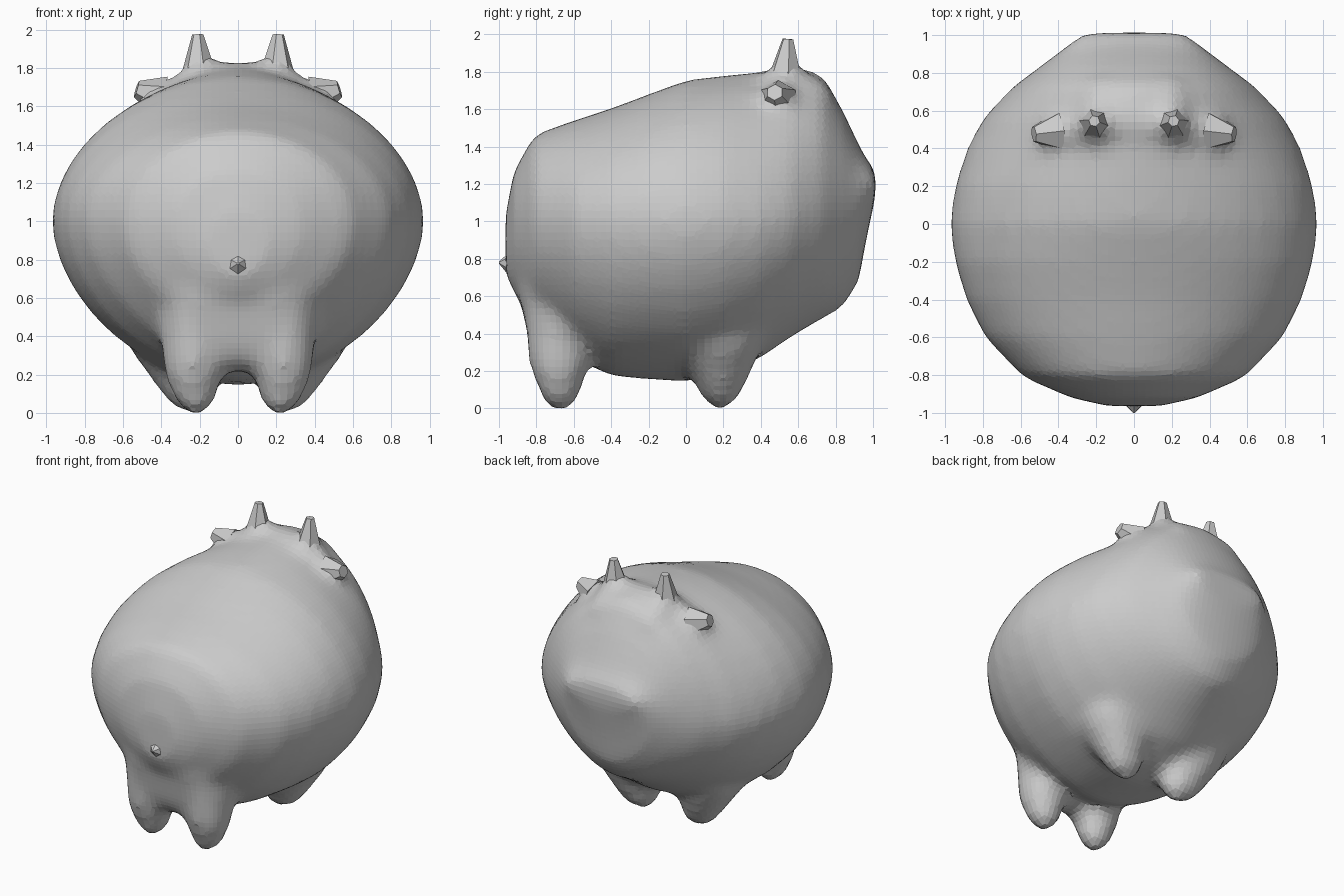
import bpy, bmesh, math
from mathutils import Vector

if "Cube" in bpy.data.objects:
    bpy.data.objects.remove(bpy.data.objects["Cube"])


def make_object(name, bm):
    bmesh.ops.recalc_face_normals(bm, faces=bm.faces[:])
    me = bpy.data.meshes.new(name)
    bm.to_mesh(me)
    bm.free()
    ob = bpy.data.objects.new(name, me)
    bpy.context.collection.objects.link(ob)
    return ob


def hull_of_spheres(name, spheres, side=1):
    """Convex hull round a set of (x, y, z, radius) spheres."""
    bm = bmesh.new()
    for x, y, z, r in spheres:
        s = bmesh.ops.create_icosphere(bm, subdivisions=2, radius=r)
        bmesh.ops.translate(bm, verts=s["verts"], vec=(x * side, y, z))
    bmesh.ops.delete(bm, geom=bm.faces[:], context="FACES_ONLY")
    bmesh.ops.delete(bm, geom=bm.edges[:], context="EDGES_FACES") if bm.edges else None
    if not bm.verts:
        raise RuntimeError("no points")
    res = bmesh.ops.convex_hull(bm, input=bm.verts[:])
    junk = {g for g in res["geom_interior"] if isinstance(g, bmesh.types.BMVert)}
    bmesh.ops.delete(bm, geom=list(junk), context="VERTS")
    return make_object(name, bm)


def spike(name, base, tip, r1, r2, side=1, sides=6):
    """Small faceted cone from base to tip."""
    a = Vector((base[0] * side, base[1], base[2]))
    b = Vector((tip[0] * side, tip[1], tip[2]))
    bm = bmesh.new()
    bmesh.ops.create_cone(bm, cap_ends=True, segments=sides, radius1=r1,
                          radius2=r2, depth=(b - a).length)
    bm.transform((b - a).to_track_quat("Z", "Y").to_matrix().to_4x4())
    bmesh.ops.translate(bm, verts=bm.verts[:], vec=(a + b) / 2)
    return make_object(name, bm)


def power(v, n):
    return math.copysign(abs(v) ** (2 / n), v)


# Body sections: y, half width, bottom z, widest z, top z, roundness of the top
sections = [
    (-0.965, 0.14, 0.70, 0.88, 1.04, 2), (-0.92, 0.34, 0.62, 0.98, 1.27, 2),
    (-0.81, 0.59, 0.45, 1.0, 1.465, 2), (-0.60, 0.79, 0.27, 1.0, 1.54, 2),
    (-0.40, 0.89, 0.17, 1.0, 1.605, 2), (-0.20, 0.95, 0.155, 1.0, 1.68, 2),
    (0.0, 0.975, 0.14, 1.0, 1.755, 1.9), (0.20, 0.95, 0.18, 1.0, 1.78, 1.85),
    (0.40, 0.885, 0.27, 1.0, 1.80, 1.75), (0.56, 0.80, 0.38, 1.02, 1.83, 1.7),
    (0.73, 0.64, 0.48, 1.05, 1.79, 1.8), (0.84, 0.49, 0.54, 1.08, 1.59, 2),
    (0.925, 0.38, 0.68, 1.12, 1.41, 2), (0.96, 0.34, 0.88, 1.18, 1.34, 2),
    (1.015, 0.27, 1.14, 1.215, 1.27, 2),
]
N = 40
bm = bmesh.new()
rings = []
for y, w, zb, zc, zt, top in sections:
    ring = []
    for i in range(N):
        a = 2 * math.pi * i / N
        up = i < N / 2
        n = top if up else 1.8
        h = (zt - zc) if up else (zc - zb)
        ring.append(bm.verts.new((w * power(math.cos(a), n), y,
                                  zc + h * power(math.sin(a), n))))
    rings.append(ring)
for r, q in zip(rings, rings[1:]):
    for i in range(N):
        j = (i + 1) % N
        bm.faces.new((r[i], r[j], q[j], q[i]))
bm.faces.new(rings[0])
bm.faces.new(rings[-1])
body = make_object("body", bm)

# Stubby legs, rump and head swellings, fused into the body
rear = [(0.22, -0.67, 0.09, 0.11), (0.27, -0.70, 0.13, 0.085), (0.235, -0.68, 0.25, 0.165),
        (0.2, -0.65, 0.62, 0.23)]
fore = [(0.22, 0.18, 0.10, 0.11), (0.28, 0.19, 0.10, 0.10), (0.275, 0.19, 0.25, 0.175),
        (0.34, 0.18, 0.45, 0.26)]
ear_ridge = [(0.15, 0.53, 1.68, 0.12), (0.39, 0.49, 1.61, 0.11), (0.47, 0.48, 1.67, 0.06)]
horn_root = [(0.19, 0.53, 1.74, 0.12), (0.21, 0.535, 1.86, 0.055)]
parts = [body]
for side in (1, -1):
    for chain in (rear, fore, ear_ridge, horn_root):
        parts.append(hull_of_spheres("swelling", chain, side))
parts.append(hull_of_spheres("rump", [(x, -0.68, z, r) for x in (-0.2, 0.2)
                                      for z, r in ((0.37, 0.16), (0.64, 0.22))]))
parts.append(hull_of_spheres("brow", [(x, y, z, 0.11) for x in (-0.19, 0.19)
                                      for y, z in ((0.54, 1.73), (0.68, 1.65))]))

bpy.ops.object.select_all(action="DESELECT")
for p in parts:
    p.select_set(True)
bpy.context.view_layer.objects.active = body
bpy.ops.object.join()
m = body.modifiers.new("fuse", "REMESH")
m.mode = "VOXEL"
m.voxel_size = 0.04
s = body.modifiers.new("soften", "SMOOTH")
s.factor = 0.5
s.iterations = 12
bpy.ops.object.shade_smooth_by_angle(angle=math.radians(30))

# Horns and ears
for side, tag in ((1, "right"), (-1, "left")):
    spike("horn_" + tag, (0.205, 0.53, 1.78), (0.21, 0.545, 1.975), 0.09, 0.03, side)
    spike("ear_" + tag, (0.40, 0.49, 1.65), (0.53, 0.475, 1.69), 0.11, 0.045, side)

# Tail nub
spike("tail", (0, -0.93, 0.775), (0, -1.0, 0.78), 0.08, 0.005)
